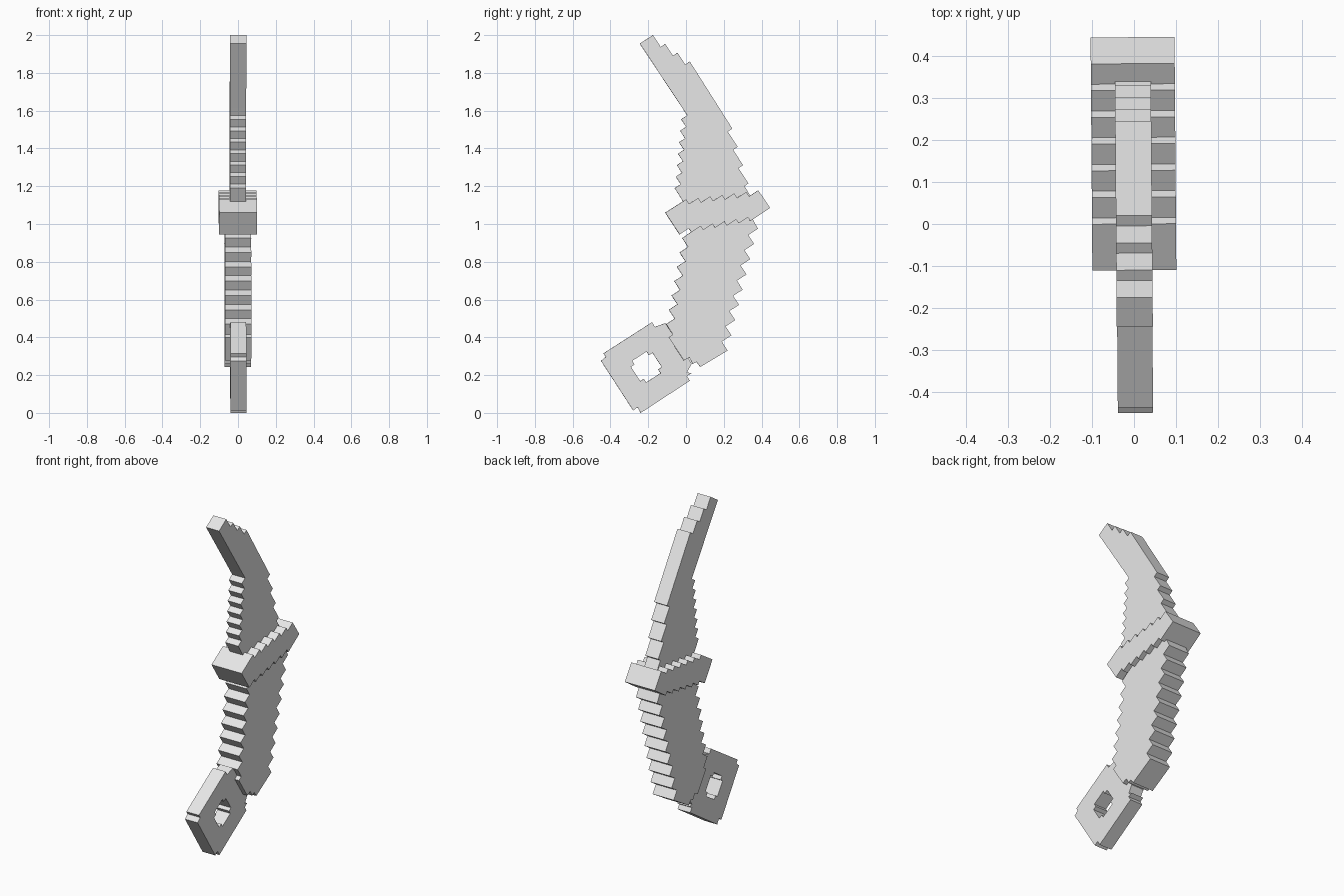
import bpy
import bmesh
import math
from mathutils import Vector, Matrix

cube = bpy.data.objects.get("Cube")
if cube:
    bpy.data.objects.remove(cube)

grey = bpy.data.materials.new("plain_grey")
grey.use_nodes = True
grey.diffuse_color = (0.8, 0.8, 0.8, 1)
grey.node_tree.nodes["Principled BSDF"].inputs["Base Color"].default_value = (0.8, 0.8, 0.8, 1)

# All steps follow one slanted pair of directions in the side plane (y, z)
SLANT = math.radians(33)
U = Vector((math.cos(SLANT), math.sin(SLANT)))
V = Vector((-U.y, U.x))


def stairs(start, end, count, first, second):
    """Staircase from start to end, taking steps along first, then second."""
    point, end = Vector(start), Vector(end)
    a = first * ((end - point).dot(first) / count)
    b = second * ((end - point).dot(second) / count)
    points = [point.copy()]
    for _ in range(count):
        points += [point + a, point + a + b]
        point = point + a + b
    return points


def slab(name, half_width, *loops):
    """Extrude a side outline, with optional holes, across x."""
    bm = bmesh.new()
    for loop in loops:
        verts = [bm.verts.new((-half_width, p[0], p[1])) for p in loop]
        for i, v in enumerate(verts):
            bm.edges.new((verts[i - 1], v))
    bmesh.ops.triangle_fill(bm, edges=bm.edges[:], use_beauty=True)
    out = bmesh.ops.extrude_face_region(bm, geom=bm.faces[:], use_keep_orig=True)
    moved = [g for g in out["geom"] if isinstance(g, bmesh.types.BMVert)]
    bmesh.ops.translate(bm, verts=moved, vec=(2 * half_width, 0, 0))
    bmesh.ops.recalc_face_normals(bm, faces=bm.faces[:])
    bm.transform(Matrix.Rotation(0.0078, 4, "Z"))
    mesh = bpy.data.meshes.new(name)
    bm.to_mesh(mesh)
    bm.free()
    mesh.materials.append(grey)
    obj = bpy.data.objects.new(name, mesh)
    bpy.context.collection.objects.link(obj)
    return obj


# Curved blade: straight tip, notched spine and toothed front edge
blade = [(-0.245, 1.955), (-0.175, 2.0)]
blade += stairs((-0.175, 2.0), (0.02, 1.86), 3, V, U)[1:]
blade += stairs((0.245, 1.505), (0.33, 1.215), 3, U, V)
blade += [(0.31, 1.2), (0.34, 1.15), (0.31, 1.1), (0.0, 1.08), (-0.01, 1.11)]
blade += stairs((-0.06, 1.19), (-0.02, 1.615), 7, U, V)
slab("blade", 0.043, blade)

# Cross guard with stepped upper and lower faces
guard = [(-0.11, 1.06)]
guard += stairs((0.0, 1.13), (0.382, 1.178), 6, V, U)
guard += [(0.445, 1.085)]
guard += stairs((0.34, 1.015), (-0.035, 0.945), 6, V, U)
slab("guard", 0.1, guard)

# Grip with ridges down both edges
grip = [(0.03, 1.03), (0.335, 1.06)]
grip += stairs((0.38, 0.975), (0.22, 0.33), 8, U, V)
grip += [(0.075, 0.243), (0.055, 0.27), (0.035, 0.26), (0.017, 0.293), (-0.012, 0.278)]
grip += [(-0.093, 0.4), (-0.07, 0.415)]
grip += stairs((-0.105, 0.47), (-0.02, 0.925), 6, U, V)
grip += [(0.03, 0.96)]
slab("grip", 0.07, grip)

# Pommel plate with a notched hole
pommel = [(-0.45, 0.275), (-0.425, 0.297), (-0.437, 0.315), (-0.18, 0.48), (-0.165, 0.455),
          (-0.11, 0.475), (-0.06, 0.4), (0.0, 0.31), (0.03, 0.26), (0.005, 0.215),
          (0.028, 0.21), (0.005, 0.195), (0.02, 0.17), (-0.24, 0.0), (-0.257, 0.03),
          (-0.28, 0.013)]
centre = Vector((-0.21, 0.243))
long, short = 0.068, 0.045
hole = []
for turn in range(4):
    spin = Matrix.Rotation(turn * math.pi / 2, 2)
    for a, b in ((long, -short), (long, short), (short, short)):
        p = spin @ Vector((a, b))
        hole.append(centre + U * p.x + V * p.y)
slab("pommel", 0.042, pommel, hole)
